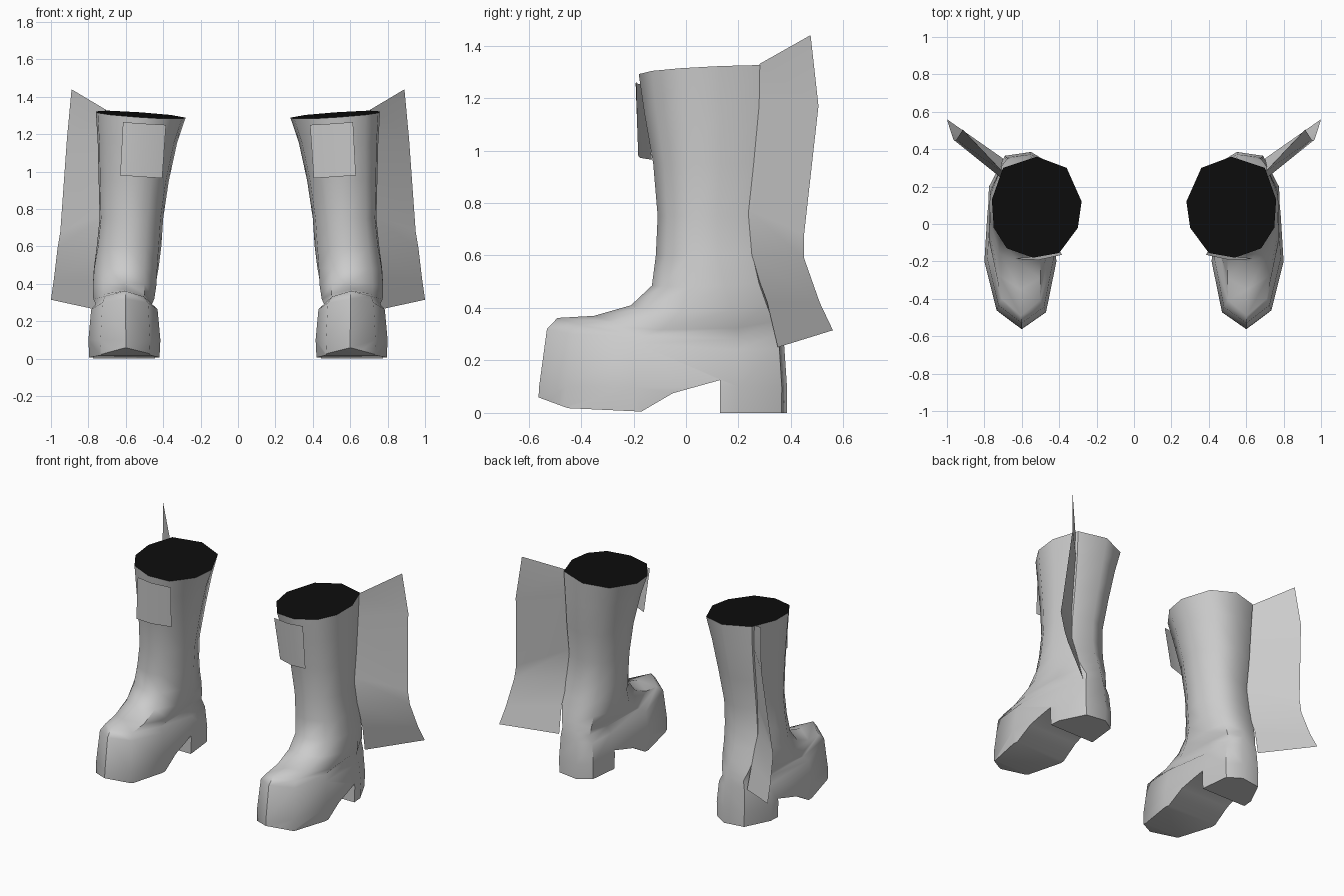
import bpy, math

if "Cube" in bpy.data.objects:
    bpy.data.objects.remove(bpy.data.objects["Cube"])


def material(name, rgb):
    m = bpy.data.materials.new(name)
    m.diffuse_color = (*rgb, 1)
    m.use_nodes = True
    m.node_tree.nodes["Principled BSDF"].inputs["Base Color"].default_value = m.diffuse_color
    return m


GREY = material("boot grey", (0.6, 0.6, 0.6))
BLACK = material("opening black", (0.004, 0.004, 0.004))


def add_mesh(name, verts, faces, mats=(GREY,)):
    me = bpy.data.meshes.new(name)
    me.from_pydata(verts, [], faces)
    for m in mats:
        me.materials.append(m)
    ob = bpy.data.objects.new(name, me)
    bpy.context.collection.objects.link(ob)
    return ob


def activate(ob):
    bpy.ops.object.select_all(action='DESELECT')
    ob.select_set(True)
    bpy.context.view_layer.objects.active = ob


def finish(ob, angle=50):
    activate(ob)
    bpy.ops.object.shade_smooth_by_angle(angle=math.radians(angle))
    ob.modifiers.new("pair", 'MIRROR').use_mirror_merge = False


def strip(name, columns):
    """Sheet made from columns of points with equal lengths."""
    n = len(columns[0])
    faces = [(c * n + i, c * n + i + 1, (c + 1) * n + i + 1, (c + 1) * n + i)
             for c in range(len(columns) - 1) for i in range(n - 1)]
    ob = add_mesh(name, [p for col in columns for p in col], faces)
    finish(ob)


# Ten-sided outlines: shaft opening and foot plan, in order from the back
SHAFT = [(.52, .36), (.70, .30), (.76, .13), (.75, -.02), (.68, -.13),
         (.54, -.18), (.40, -.155), (.30, -.02), (.28, .12), (.36, .30)]
FOOT = [(.55, .385), (.69, .365), (.775, .20), (.80, -.20), (.735, -.46),
        (.60, -.56), (.47, -.47), (.415, -.20), (.44, .15), (.46, .33)]


def normalise(poly):
    xs, ys = zip(*poly)
    return [((x - min(xs)) / (max(xs) - min(xs)),
             (max(ys) - y) / (max(ys) - min(ys))) for x, y in poly]


SHAFT, FOOT = normalise(SHAFT), normalise(FOOT)

# Rings: x min, x max, y front, y back, z front, z back, foot blend, side droop
RINGS = [
    (.28, .76, -.18, .36, 1.29, 1.317, 0, 0),
    (.325, .75, -.16, .345, 1.15, 1.16, 0, 0),
    (.37, .745, -.125, .32, .95, .95, 0, 0),
    (.40, .74, -.108, .29, .75, .75, 0, 0),
    (.41, .755, -.115, .30, .60, .60, 0, 0),
    (.42, .775, -.13, .32, .485, .50, .2, .01),
    (.43, .78, -.21, .345, .41, .42, .5, .03),
    (.445, .775, -.35, .36, .37, .36, .8, .05),
    (.46, .76, -.49, .37, .362, .31, 1, .05),
    (.43, .785, -.53, .375, .32, .25, 1, .03),
    (.415, .80, -.56, .385, .10, .10, 1, 0),
    (.42, .795, -.565, .385, 0, 0, 1, 0),
]

# Boot body: lofted shaft, ankle and foot
verts = []
for k, (x0, x1, yf, yb, zf, zb, w, droop) in enumerate(RINGS):
    for (sx, sy), (fx, fy) in zip(SHAFT, FOOT):
        u, v = sx + (fx - sx) * w, sy + (fy - sy) * w
        z = zb + (zf - zb) * v - droop * (2 * u - 1) ** 2
        if k == 0:
            z += .033 * (u - .5)
        verts.append((x0 + (x1 - x0) * u, yb + (yf - yb) * v, z))
N = len(SHAFT)
faces = [(r * N + i, r * N + (i + 1) % N, (r + 1) * N + (i + 1) % N, (r + 1) * N + i)
         for r in range(len(RINGS) - 1) for i in range(N)]
faces.append(tuple(range(N - 1, -1, -1)))
faces.append(tuple((len(RINGS) - 1) * N + i for i in range(N)))
boot = add_mesh("boot", verts, faces, (GREY, BLACK))
boot.data.polygons[len(faces) - 2].material_index = 1  # dark opening

# Sole cutter: toe lift, flat tread, arch and heel breast
PROFILE = [(-.7, .13), (-.565, .06), (-.45, .018), (-.17, .005), (-.05, .075),
           (.13, .125), (.13, -.1), (-.7, -.1)]
P = len(PROFILE)
cverts = [(x, y, z) for x in (.2, 1.0) for y, z in PROFILE]
cfaces = [(i, i + P, (i + 1) % P + P, (i + 1) % P) for i in range(P)]
cfaces += [tuple(range(P)), tuple(range(2 * P - 1, P - 1, -1))]
cutter = add_mesh("sole_cutter", cverts, cfaces)
cutter.hide_render = True
for ob in (boot, cutter):
    activate(ob)
    bpy.ops.object.mode_set(mode='EDIT')
    bpy.ops.mesh.select_all(action='SELECT')
    bpy.ops.mesh.normals_make_consistent(inside=False)
    bpy.ops.object.mode_set(mode='OBJECT')
activate(boot)
cut = boot.modifiers.new("sole", 'BOOLEAN')
cut.operation, cut.solver, cut.object = 'DIFFERENCE', 'EXACT', cutter
bpy.ops.object.modifier_apply(modifier=cut.name)
bpy.data.objects.remove(cutter)
finish(boot)

# Rear fin: thin sheet standing out from the back outer side
strip("rear_fin", [
    [(.705, .28, 1.33), (.70, .278, 1.17), (.69, .23, .78),
     (.705, .245, .60), (.71, .31, .42), (.70, .35, .25)],
    [(.89, .475, 1.44), (.915, .505, 1.17), (.95, .45, .68),
     (.965, .45, .59), (.985, .51, .42), (1.0, .56, .315)],
])

# Front tab: thin flap hanging at the top of the shaft
strip("front_tab", [
    [(.385, -.165, 1.25), (.405, -.13, .965)],
    [(.51, -.192, 1.257), (.52, -.175, .972)],
    [(.615, -.188, 1.265), (.63, -.182, .98)],
])
